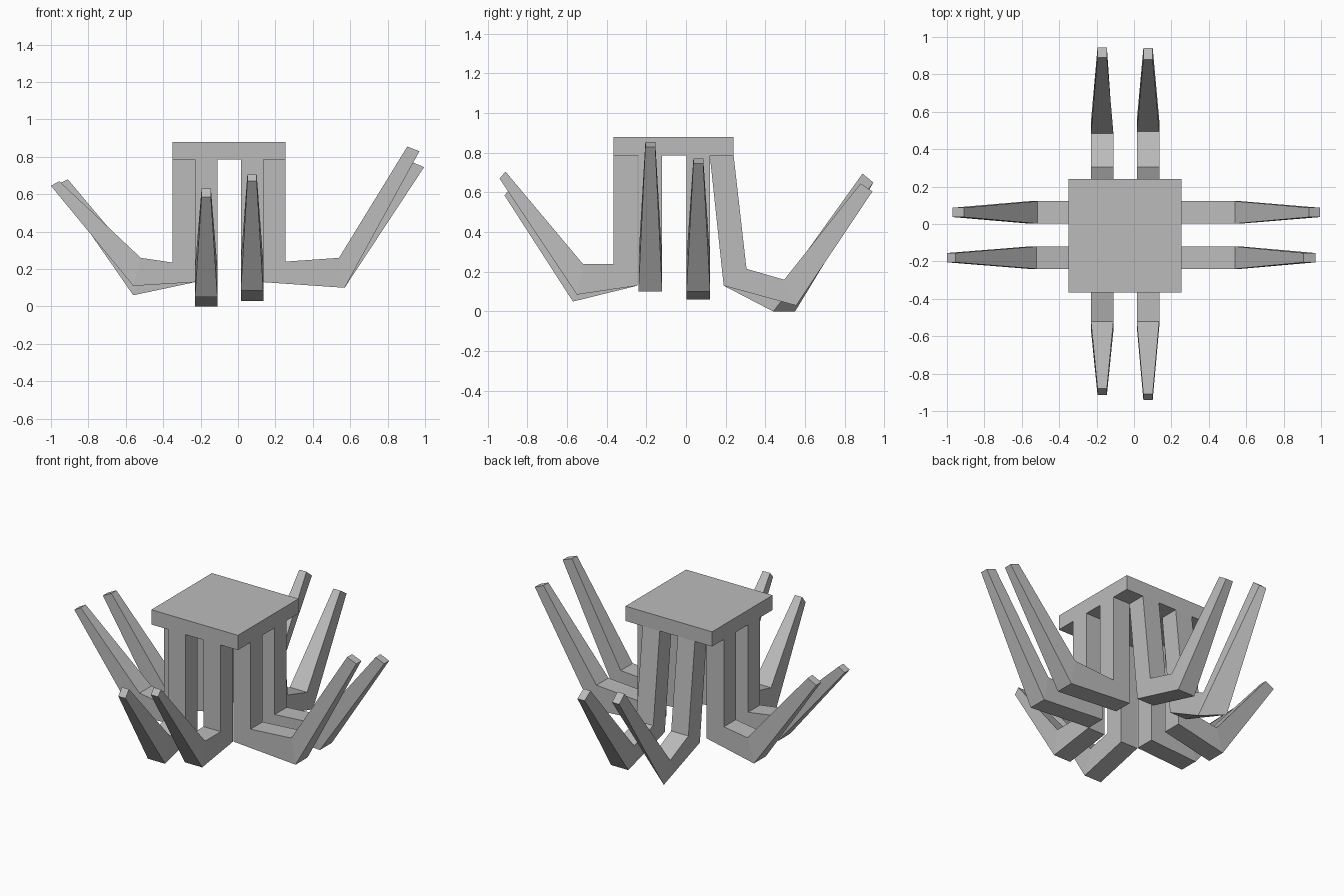
import bpy
import bmesh
from mathutils import Vector

cube = bpy.data.objects.get("Cube")
if cube:
    bpy.data.objects.remove(cube)

grey = bpy.data.materials.new("plain_grey")
grey.use_nodes = True
COLOR = (0.5, 0.5, 0.5, 1)
grey.diffuse_color = COLOR
grey.node_tree.nodes["Principled BSDF"].inputs["Base Color"].default_value = COLOR

UNDERSIDE, TOP = 0.787, 0.88
HALF, TIP_HALF = 0.06, 0.025
X, Y = Vector((1, 0, 0)), Vector((0, 1, 0))


def finish(name, bm):
    bmesh.ops.recalc_face_normals(bm, faces=bm.faces)
    mesh = bpy.data.meshes.new(name)
    bm.to_mesh(mesh)
    bm.free()
    mesh.materials.append(grey)
    bpy.context.collection.objects.link(bpy.data.objects.new(name, mesh))


def slab(name, x0, x1, y0, y1):
    bm = bmesh.new()
    bmesh.ops.create_cube(bm, size=1)
    for v in bm.verts:
        v.co = ((x0 + x1) / 2 + v.co.x * (x1 - x0),
                (y0 + y1) / 2 + v.co.y * (y1 - y0),
                (UNDERSIDE + TOP) / 2 + v.co.z * (TOP - UNDERSIDE))
    finish(name, bm)


def leg(name, out, side, offset, top, bend, elbow, tip, skew=0):
    """Square tube through four sections, each an (inner, outer) pair of
    (distance along out, height); skew shifts one lower elbow corner inward."""
    bm = bmesh.new()
    rings = []
    for i, (low, high) in enumerate((top, bend, elbow, tip)):
        half = TIP_HALF if i == 3 else HALF
        ring = []
        for (d, z), s in ((low, -1), (low, 1), (high, 1), (high, -1)):
            if i == 2 and (d, z) == low and s == 1:
                d -= skew
            co = out * d + side * (offset + s * half)
            co.z = z
            ring.append(bm.verts.new(co))
        rings.append(ring)
    for a, b in zip(rings, rings[1:]):
        for k in range(4):
            n = (k + 1) % 4
            bm.faces.new((a[k], a[n], b[n], b[k]))
    bm.faces.new(rings[0])
    bm.faces.new(rings[-1])
    finish(name, bm)


# Square top plate
slab("top_plate", -0.35, 0.255, -0.365, 0.24)

# Upright and bend shared by the two legs on each side
SIDES = {
    "left": (X, Y, ((0.135, UNDERSIDE), (0.255, UNDERSIDE)), ((0.135, 0.13), (0.255, 0.24))),
    "right": (-X, Y, ((0.23, UNDERSIDE), (0.35, UNDERSIDE)), ((0.23, 0.13), (0.35, 0.235))),
    "front": (-Y, X, ((0.245, UNDERSIDE), (0.365, UNDERSIDE)), ((0.245, 0.13), (0.365, 0.24))),
    "back": (Y, X, ((0.12, UNDERSIDE), (0.24, UNDERSIDE)), ((0.19, 0.13), (0.305, 0.215))),
}

# Bent legs: side, label, offset, elbow, tip, elbow skew
LEGS = [
    ("left", "front", -0.18, ((0.57, 0.10), (0.54, 0.26)), ((0.97, 0.83), (0.905, 0.855)), 0),
    ("left", "back", 0.062, ((0.57, 0.10), (0.54, 0.26)), ((0.995, 0.745), (0.935, 0.77)), 0),
    ("right", "front", -0.18, ((0.56, 0.11), (0.52, 0.26)), ((1.0, 0.645), (0.955, 0.67)), 0),
    ("right", "back", 0.062, ((0.56, 0.06), (0.515, 0.21)), ((0.97, 0.65), (0.91, 0.68)), 0),
    ("front", "right", -0.17, ((0.57, 0.05), (0.52, 0.205)), ((0.915, 0.585), (0.88, 0.63)), 0),
    ("front", "left", 0.075, ((0.55, 0.085), (0.52, 0.24)), ((0.94, 0.67), (0.91, 0.705)), 0),
    ("back", "right", -0.17, ((0.55, 0.0), (0.485, 0.13)), ((0.945, 0.65), (0.89, 0.695)), 0.11),
    ("back", "left", 0.075, ((0.555, 0.03), (0.495, 0.16)), ((0.94, 0.605), (0.88, 0.645)), 0),
]
for where, label, offset, elbow, tip, skew in LEGS:
    out, side, top, bend = SIDES[where]
    leg(f"{where}_leg_{label}", out, side, offset, top, bend, elbow, tip, skew)
